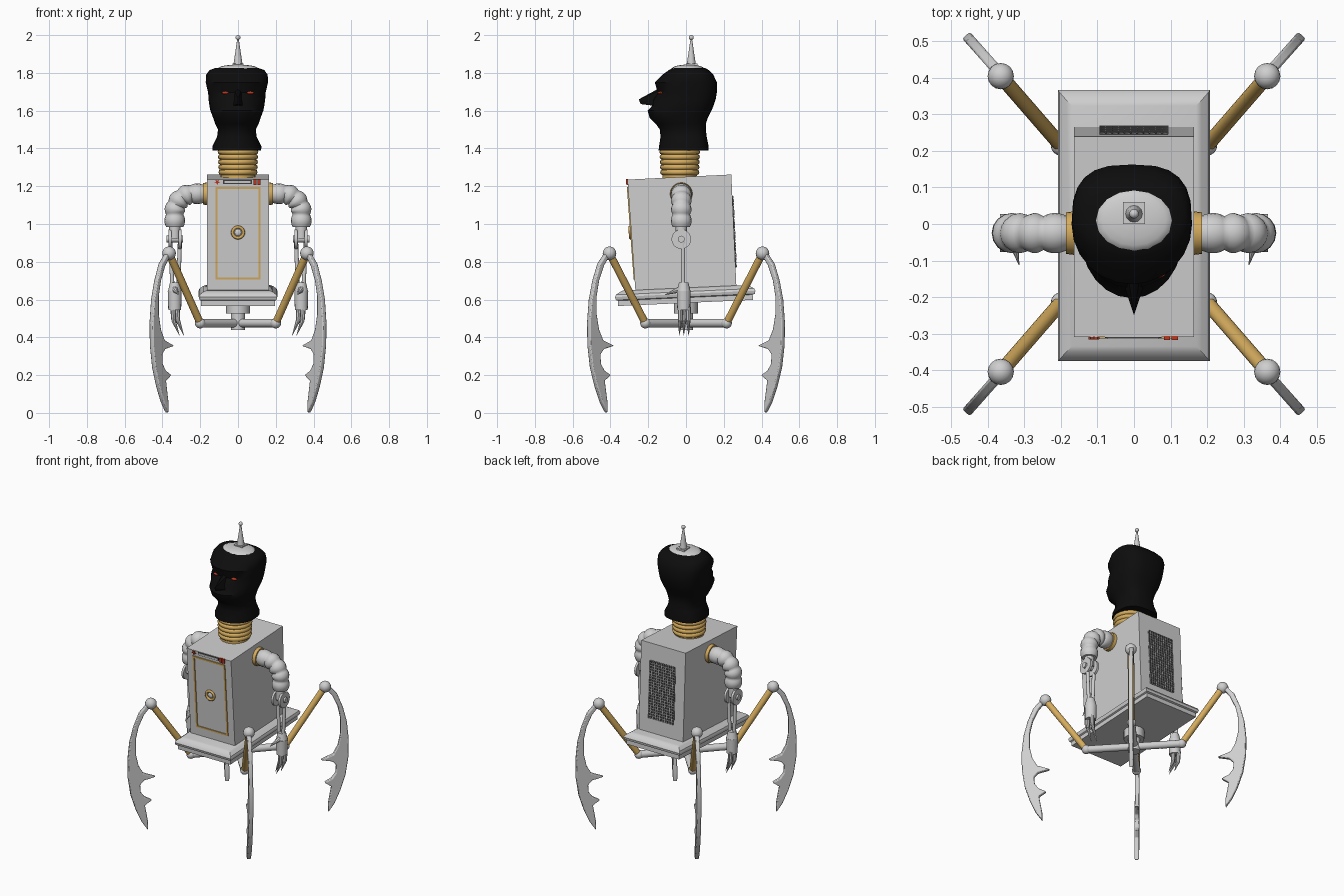
import bpy, bmesh
from math import sin, cos, pi, radians
from mathutils import Vector, Matrix

if "Cube" in bpy.data.objects:
    bpy.data.objects.remove(bpy.data.objects["Cube"], do_unlink=True)


def material(name, rgb):
    m = bpy.data.materials.new(name)
    m.use_nodes = True
    m.diffuse_color = (*rgb, 1)
    m.node_tree.nodes["Principled BSDF"].inputs["Base Color"].default_value = (*rgb, 1)
    return m


GREY = material("light grey metal", (.62, .62, .62))
GOLD = material("brushed gold", (.66, .41, .11))
BLACK = material("black", (.004, .004, .004))
RED = material("red", (.5, .04, .015))
DARK = material("dark grille", (.05, .05, .05))


def finish(name, bm, mat, angle=35):
    bmesh.ops.recalc_face_normals(bm, faces=bm.faces)
    mesh = bpy.data.meshes.new(name)
    bm.to_mesh(mesh)
    bm.free()
    mesh.shade_smooth()
    mesh.set_sharp_from_angle(angle=radians(angle))
    mesh.materials.append(mat)
    ob = bpy.data.objects.new(name, mesh)
    bpy.context.collection.objects.link(ob)
    return ob


def loft(name, rings, mat, angle=35):
    """Skin a list of equal point rings and cap both ends."""
    bm = bmesh.new()
    loops = [[bm.verts.new(p) for p in ring] for ring in rings]
    n = len(loops[0])
    for a, b in zip(loops, loops[1:]):
        for i in range(n):
            j = (i + 1) % n
            bm.faces.new((a[i], a[j], b[j], b[i]))
    bm.faces.new(loops[0])
    bm.faces.new(loops[-1])
    return finish(name, bm, mat, angle)


def hull(name, points, mat, angle=20):
    bm = bmesh.new()
    for p in points:
        bm.verts.new(p)
    bmesh.ops.convex_hull(bm, input=bm.verts)
    return finish(name, bm, mat, angle)


def rod(name, a, b, r1, mat, r2=None, n=16):
    """Round bar or cone from a to b."""
    a, b = Vector(a), Vector(b)
    turn = (b - a).to_track_quat('Z', 'Y')
    return loft(name, [[p + turn @ Vector((r * cos(t * 2 * pi / n), r * sin(t * 2 * pi / n), 0))
                        for t in range(n)] for p, r in ((a, r1), (b, r1 if r2 is None else r2))], mat)


def ball(name, p, size, mat):
    bm = bmesh.new()
    bmesh.ops.create_uvsphere(bm, u_segments=16, v_segments=10, radius=1)
    bmesh.ops.transform(bm, matrix=Matrix.LocRotScale(Vector(p), None, Vector(size)), verts=bm.verts)
    return finish(name, bm, mat, 60)


def ring(name, matrix, major, minor, mat):
    """Torus lying flat in the matrix's own xy plane."""
    bm = bmesh.new()
    n, k = 24, 8
    v = [[bm.verts.new(matrix @ Vector(((major + minor * cos(q * 2 * pi / k)) * cos(t * 2 * pi / n),
                                        (major + minor * cos(q * 2 * pi / k)) * sin(t * 2 * pi / n),
                                        minor * sin(q * 2 * pi / k))))
          for q in range(k)] for t in range(n)]
    for t in range(n):
        for q in range(k):
            u, w = (t + 1) % n, (q + 1) % k
            bm.faces.new((v[t][q], v[u][q], v[u][w], v[t][w]))
    return finish(name, bm, mat, 80)


# Torso: leaning box
corners = [(-.31, 1.235), (.24, 1.262), (.267, .66), (-.267, .635)]
hull("torso", [(x, y, z) for x in (-.165, .165) for y, z in corners], GREY)


def front(x, z, out=0):
    return Vector((x, -.267 - (z - .65) * .0735 - out, z))


def back(x, z, out=0):
    return Vector((x, .268 - (z - .66) * .046 + out, z))


def plate(name, x1, x2, z1, z2, mat, out=.006, wall=front):
    return hull(name, [wall(x, z, o) for x in (x1, x2) for z in (z1, z2) for o in (-.003, out)], mat)


# Door with gold border and ring handle
for s in (-1, 1):
    plate("door_border_side", s * .108, s * .119, .705, 1.197, GOLD)
for z in (.705, 1.186):
    plate("door_border_rail", -.119, .119, z, z + .011, GOLD)
turn = Matrix.Rotation(radians(94), 4, 'X')
ring("door_handle_ring", Matrix.Translation(front(0, .955, .006)) @ turn, .029, .008, GOLD)
ball("door_handle_button", front(0, .955), (.018, .008, .018), GREY)

# Control strip above the door
plate("vent_slot", -.08, .075, 1.212, 1.232, DARK, .003)
plate("vent_bar", -.072, .067, 1.216, 1.228, GREY, .006)
for x in (.082, .103):
    plate("red_button", x, x + .017, 1.207, 1.238, RED, .008)
star = [(.016 if i % 2 else .007, i * pi / 5 - pi / 2) for i in range(10)]
loft("red_star", [[front(-.11 + r * cos(a), 1.222 - r * sin(a), o) for r, a in star]
                  for o in (-.002, .007)], RED)

# Back grille: dark plate under a wire lattice
plate("grille_backing", -.095, .093, .77, 1.15, DARK, .002, back)
bm = bmesh.new()
bmesh.ops.create_grid(bm, x_segments=11, y_segments=22, size=.5)
for v in bm.verts:
    v.co = back(v.co.x * .188, .96 + v.co.y * .38, .004)
grille = finish("grille_lattice", bm, GREY)
wire = grille.modifiers.new("wire", 'WIREFRAME')
wire.thickness = .005

# Base platform, tilted like the torso
tilt = Matrix.Rotation(radians(2.6), 4, 'X')
levels = [(.195, .357, -.04), (.195, .357, -.012), (.204, .368, -.008), (.208, .372, .008),
          (.204, .366, .02), (.185, .345, .034), (.17, .33, .04)]
loft("base_platform", [[tilt @ Vector((sx * w, sy * d, z)) + Vector((0, -.004, .622))
                        for sx, sy in ((1, 1), (-1, 1), (-1, -1), (1, -1))]
                       for w, d, z in levels], GREY, 30)

# Hub below the platform
rod("hub_collar", (0, 0, .6), (0, 0, .525), .063, GREY)
rod("hub_post", (0, 0, .53), (0, 0, .44), .038, GREY)

# Legs: spoke, gold strut, knee and toothed blade
outer = [(.56, .86), (.62, .79), (.655, .7), (.68, .6), (.692, .48), (.69, .36),
         (.672, .24), (.64, .14), (.605, .06), (.565, 0)]
inner = [(.566, .06), (.578, .13), (.585, .17), (.541, .2), (.587, .225), (.612, .26), (.615, .31),
         (.59, .338), (.517, .355), (.595, .385), (.625, .44), (.642, .52), (.642, .62),
         (.625, .7), (.59, .78), (.55, .83)]
for sx, side in ((1, "left"), (-1, "right")):
    for sy, end in ((1, "back"), (-1, "front")):
        tag = f"{end}_{side}_"
        hip = Vector((sx * .2, sy * .215, .475))
        knee = Vector((sx * .365, sy * .405, .845))
        rod(tag + "spoke", (0, 0, .475), hip, .023, GREY)
        ball(tag + "hip_ball", hip, [.028] * 3, GREY)
        rod(tag + "strut", hip, knee, .02, GOLD)
        ball(tag + "knee_ball", knee, [.036] * 3, GREY)
        along = Vector((sx * .665, sy * .747, 0))
        across = along.cross(Vector((0, 0, 1))) * .014
        blade = loft(tag + "blade", [[along * r + Vector((0, 0, z)) + across * k
                                      for r, z in outer + inner] for k in (-1, 1)], GREY)
        bevel = blade.modifiers.new("edge", 'BEVEL')
        bevel.width, bevel.segments = .006, 2

# Arms: ribbed upper tube, fork elbow, twin rods and clawed hand
for s, side in ((1, "left_"), (-1, "right_")):
    y0 = -.025
    rod(side + "shoulder_collar", (s * .16, y0, 1.16), (s * .186, y0, 1.16), .06, GOLD, .057, 24)
    rings = []
    for i in range(41):
        t = i / 40
        a = min(max((t - .15) / .62, 0), 1) * pi / 2
        c = Vector((.235 + .1 * sin(a) - max(.15 - t, 0) / .15 * .055, 0,
                    1.06 + .1 * cos(a) - max(t - .77, 0) / .23 * .075))
        r = .046 + .009 * abs(sin(t * 5 * pi))
        rings.append([(s * (c.x + r * sin(a) * cos(q)), y0 + r * sin(q), c.z + r * cos(a) * cos(q))
                      for q in (k * pi / 8 for k in range(16))])
    loft(side + "upper_arm", rings, GREY, 50)
    for x in (.3, .352):
        rod(side + "elbow_disc", (s * x, y0, .92), (s * (x + .015), y0, .92), .052, GREY, None, 20)
        rod(side + "forearm_rod", (s * (x + .007), -.015, .92), (s * (x * .6 + .136), -.015, .67), .011, GREY)
    rod(side + "elbow_axle", (s * .29, y0, .92), (s * .378, y0, .92), .018, GREY)
    rod(side + "elbow_neck", (s * .335, y0, 1), (s * .335, y0, .92), .03, GREY)
    rod(side + "wrist", (s * .335, -.012, .69), (s * .335, -.012, .64), .025, GREY, .037)
    rod(side + "hand", (s * .335, -.012, .645), (s * .335, -.012, .545), .037, GREY, .034)
    for x, y in ((.345, -.03), (.322, -.01), (.345, .012)):
        mid = (s * (x - .004), y, .49)
        rod(side + "finger_root", (s * x, y, .56), mid, .014, GREY, .012, 8)
        rod(side + "finger_claw", mid, (s * (x - .035), y * 1.2, .41), .012, GREY, .001, 8)
    rod(side + "thumb_claw", (s * .335, -.03, .655), (s * .315, -.112, .625), .018, GREY, .001, 8)

# Neck: stacked gold rings
rod("neck_core", (0, -.033, 1.24), (0, -.033, 1.4), .092, GOLD, None, 24)
for i in range(5):
    ring("neck_ring", Matrix.Translation((0, -.033, 1.274 + i * .027)), .089 + i * .001, .015, GOLD)

# Head: lofted from neck collar to flat crown, boxier at the back
sections = [(1.39, .128, -.145, .12), (1.41, .13, -.143, .12), (1.46, .105, -.135, .11),
            (1.5, .1, -.138, .105), (1.53, .115, -.16, .105), (1.56, .125, -.192, .115),
            (1.6, .14, -.203, .135), (1.625, .145, -.18, .145), (1.66, .15, -.175, .157),
            (1.695, .152, -.15, .163), (1.75, .165, -.165, .163), (1.79, .163, -.125, .145),
            (1.815, .145, -.09, .12), (1.827, .11, -.07, .1)]


def head_ring(z, w, yf, yb, n=24):
    pts = []
    for i in range(n):
        c, q = cos(i * 2 * pi / n), sin(i * 2 * pi / n)
        e = .7 if q > 0 else 1
        pts.append((w * abs(c) ** e * (1 if c > 0 else -1) - .006,
                    (yf + yb) / 2 + (yb - yf) / 2 * abs(q) ** e * (1 if q > 0 else -1), z))
    return pts


loft("head", [head_ring(*sec) for sec in sections], BLACK, 40)
hull("nose", [(0, -.13, 1.725), (0, -.25, 1.66), (0, -.24, 1.635)]
     + [(s * x, y, z) for s in (1, -1) for x, y, z in ((.03, -.16, 1.625), (.018, -.13, 1.71))], BLACK)
for s, side in ((1, "left"), (-1, "right")):
    ball(side + "_eye", (s * .066, -.136, 1.695), (.02, .012, .008), RED)

# Crown cap and antenna
ball("crown_cap", (0, .01, 1.822), (.108, .085, .022), GREY)
hull("antenna_foot", [(x, y, z) for x in (-.03, .03) for y in (0, .06) for z in (1.82, 1.85)], GREY)
rod("antenna_spike", (0, .028, 1.845), (0, .028, 1.98), .024, GREY, .004, 12)
ball("antenna_tip", (0, .028, 1.987), [.013] * 3, GREY)
